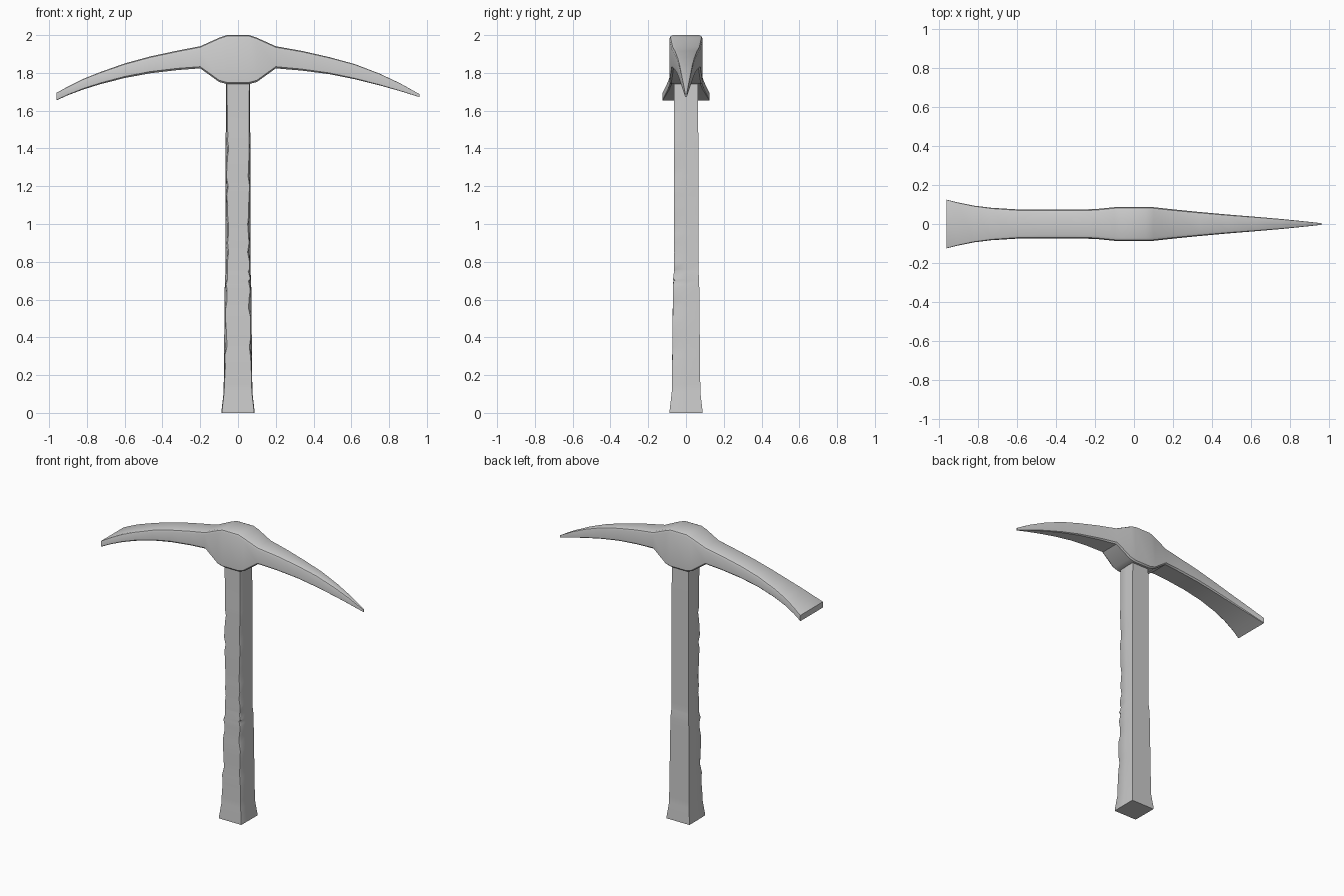
import bpy, random

if "Cube" in bpy.data.objects:
    bpy.data.objects.remove(bpy.data.objects["Cube"])

random.seed(4)


def loft(name, rings):
    """Skin a list of equal-length closed rings and cap both ends."""
    n = len(rings[0])
    verts = [p for ring in rings for p in ring]
    faces = [(i * n + j, i * n + (j + 1) % n, (i + 1) * n + (j + 1) % n, (i + 1) * n + j)
             for i in range(len(rings) - 1) for j in range(n)]
    faces += [tuple(reversed(range(n))), tuple(range((len(rings) - 1) * n, len(rings) * n))]
    mesh = bpy.data.meshes.new(name)
    mesh.from_pydata(verts, [], faces)
    ob = bpy.data.objects.new(name, mesh)
    bpy.context.collection.objects.link(ob)
    bpy.context.view_layer.objects.active = ob
    ob.select_set(True)
    bpy.ops.object.mode_set(mode='EDIT')
    bpy.ops.mesh.select_all(action='SELECT')
    bpy.ops.mesh.normals_make_consistent(inside=False)
    bpy.ops.object.mode_set(mode='OBJECT')
    bpy.ops.object.shade_smooth_by_angle(angle=0.6)
    ob.select_set(False)
    return ob


def lerp_profile(stations, t):
    """Interpolate a table of (t, a, b, ...) rows."""
    for a, b in zip(stations, stations[1:]):
        if t <= b[0]:
            f = (t - a[0]) / (b[0] - a[0])
            return [u + (v - u) * f for u, v in zip(a[1:], b[1:])]
    return stations[-1][1:]


# Handle: square shaft with a flared foot, a small step and chipped front corners
shaft = [(0, .087), (.015, .087), (.11, .076), (.68, .070), (.71, .069),
         (.76, .065), (1.46, .065), (1.80, .063)]
levels = sorted({s[0] for s in shaft} | {round(.15 + .05 * i, 2) for i in range(27)})
rings = []
for z in levels:
    h = lerp_profile(shaft, z)[0]
    worn = .15 < z < 1.5
    cl, cr = [random.uniform(.003, .016) if worn else .003 for _ in range(2)]
    rings.append([(h, h, z), (-h, h, z), (-h, 0, z), (-h + cl * .5, -h + cl, z),
                  (-h + cl, -h + cl * .2, z), (h - cr, -h + cr * .2, z),
                  (h - cr * .5, -h + cr, z), (h, 0, z)])
loft("handle", rings)

# Head: station x, bottom z, top z, half thickness, corner chamfer
head = [(-.96, 1.655, 1.695, .125, .004), (-.90, 1.682, 1.728, .110, .007),
        (-.82, 1.712, 1.768, .094, .010), (-.73, 1.740, 1.804, .083, .013),
        (-.60, 1.773, 1.850, .075, .016), (-.465, 1.798, 1.887, .074, .018),
        (-.32, 1.815, 1.918, .074, .018), (-.20, 1.824, 1.941, .076, .018),
        (-.10, 1.752, 1.986, .086, .018), (-.06, 1.741, 2.0, .087, .018),
        (.06, 1.741, 2.0, .087, .018), (.10, 1.752, 1.986, .086, .018),
        (.20, 1.824, 1.941, .075, .018), (.34, 1.812, 1.916, .061, .016),
        (.485, 1.793, 1.883, .048, .013), (.62, 1.766, 1.846, .037, .010),
        (.75, 1.734, 1.796, .026, .007), (.86, 1.703, 1.744, .015, .004),
        (.96, 1.672, 1.688, .004, .001)]
rings = []
for x, lo, hi, w, c in head:
    b = c * .5
    rings.append([(x, w - b, lo), (x, w, lo + b), (x, w, hi - c), (x, w - c * .3, hi - c * .3),
                  (x, w - c, hi), (x, -w + c, hi), (x, -w + c * .3, hi - c * .3),
                  (x, -w, hi - c), (x, -w, lo + b), (x, -w + b, lo)])
loft("pick_head", rings)
